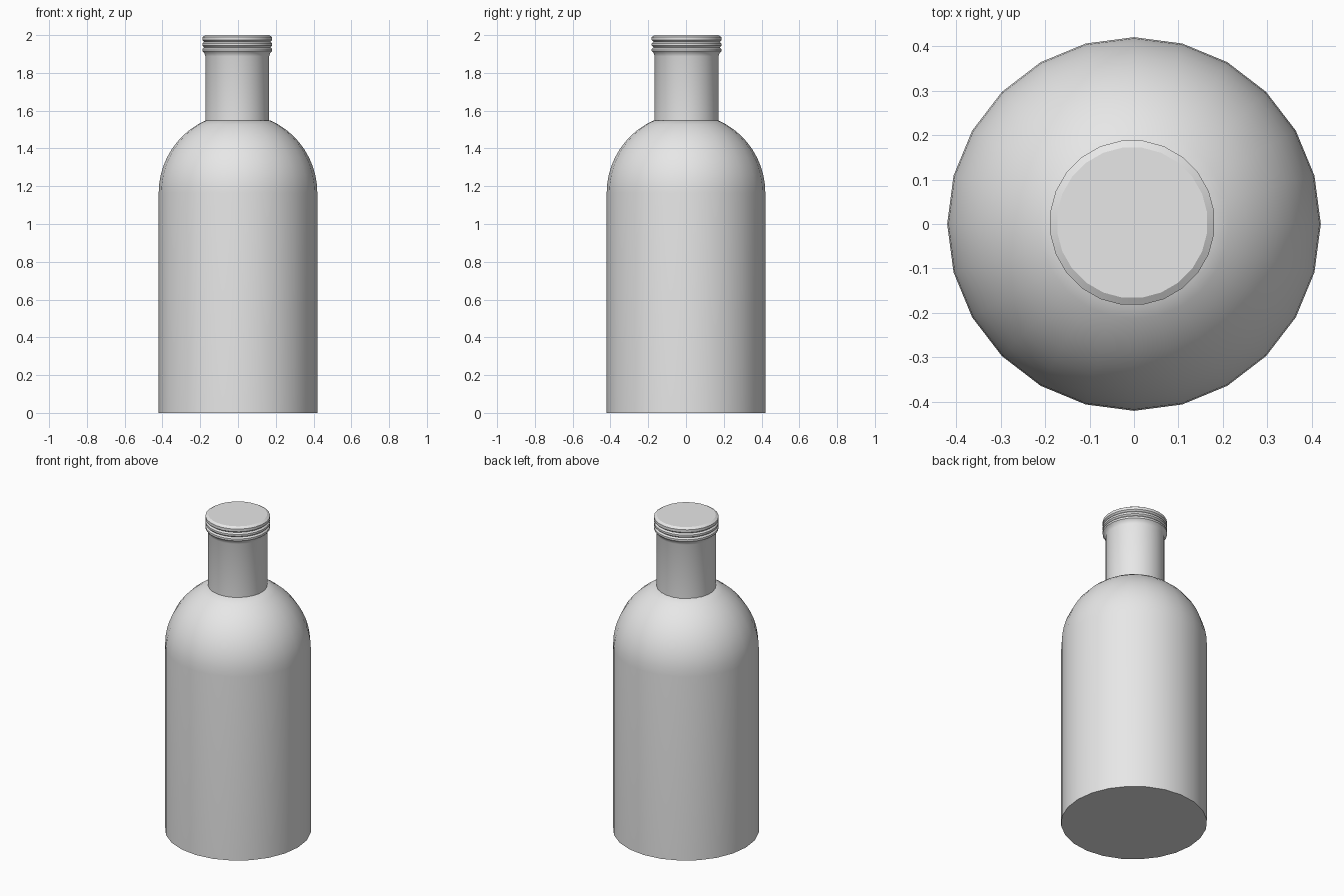
import bpy
import bmesh
import math

SIDES = 24

cube = bpy.data.objects.get("Cube")
if cube:
    bpy.data.objects.remove(cube, do_unlink=True)

grey = bpy.data.materials.new("light grey")
grey.use_nodes = True
grey.diffuse_color = (0.8, 0.8, 0.8, 1)
bsdf = next(n for n in grey.node_tree.nodes if n.type == 'BSDF_PRINCIPLED')
bsdf.inputs["Base Color"].default_value = (0.8, 0.8, 0.8, 1)


def lathe(name, profile, turn=0.0, centre=(0.0, 0.0)):
    """Revolve (radius, height) points about z and close both ends."""
    bm = bmesh.new()
    rings = []
    for r, z in profile:
        angles = [turn + math.tau * i / SIDES for i in range(SIDES)]
        rings.append([bm.verts.new((r * math.cos(a), r * math.sin(a), z)) for a in angles])
    for low, high in zip(rings, rings[1:]):
        for i in range(SIDES):
            j = (i + 1) % SIDES
            bm.faces.new((low[i], low[j], high[j], high[i]))
    bm.faces.new(rings[0][::-1])
    bm.faces.new(rings[-1])
    mesh = bpy.data.meshes.new(name)
    bm.to_mesh(mesh)
    bm.free()
    mesh.materials.append(grey)
    obj = bpy.data.objects.new(name, mesh)
    obj.location = (centre[0], centre[1], 0)
    bpy.context.collection.objects.link(obj)
    bpy.ops.object.select_all(action='DESELECT')
    obj.select_set(True)
    bpy.context.view_layer.objects.active = obj
    bpy.ops.object.shade_smooth_by_angle(angle=math.radians(30))
    return obj


# Body: straight wall, then a round shoulder up to the neck
R, SHOULDER_Z, NECK_R = 0.42, 1.165, 0.17
end = math.acos(NECK_R / R)
body = [(R, 0.0)]
for k in range(11):
    a = end * k / 10
    body.append((R * math.cos(a), SHOULDER_Z + R * math.sin(a)))
lathe("bottle_body", body)

# Neck with three thread ridges and a bevelled, closed mouth
neck = [(NECK_R, 1.52), (NECK_R, 1.888), (0.176, 1.905)]
for z in (1.921, 1.950, 1.979):
    neck += [(0.186, z - 0.006), (0.186, z + 0.006), (0.177, z + 0.0145)]
neck[-1] = (0.186, 1.99)
neck.append((NECK_R, 2.0))
lathe("bottle_neck", neck, turn=math.pi / SIDES, centre=(-0.004, 0.003))
